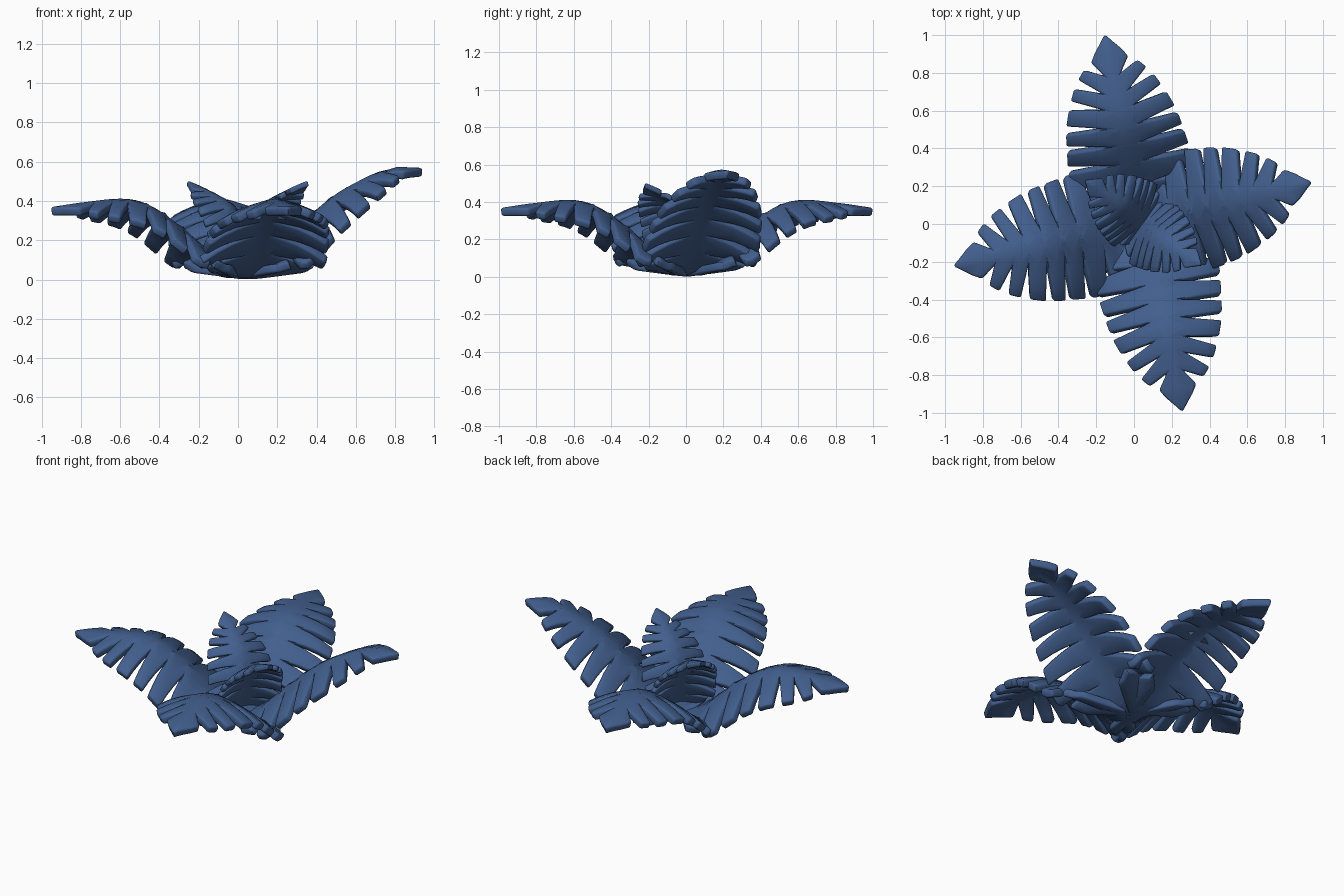
import bpy, bmesh, math
from mathutils import Vector, Matrix

if "Cube" in bpy.data.objects:
    bpy.data.objects.remove(bpy.data.objects["Cube"])

blue = bpy.data.materials.new("leaf blue")
blue.diffuse_color = (0.055, 0.115, 0.27, 1)
blue.use_nodes = True
blue.node_tree.nodes["Principled BSDF"].inputs["Base Color"].default_value = blue.diffuse_color

# slit lines between lobes: u on midrib, then inner end of slit (u, v)
SLITS = [(0, .05, .10), (.20, .23, .13), (.32, .345, .10), (.41, .445, .10),
         (.49, .54, .10), (.58, .64, .09), (.66, .725, .075), (.75, .815, .045),
         (1.03, .985, .035)]
# outer corners of each lobe: back (u, v), front (u, v)
LOBES = [(.12, .24, .22, .295), (.26, .335, .345, .335), (.385, .33, .455, .32),
         (.49, .315, .55, .305), (.59, .295, .67, .265), (.715, .245, .775, .215),
         (.82, .185, .865, .145), (.895, .10, .945, .068)]
# midrib height along the leaf
LOW = [(0, .022), (.1, .045), (.2, .12), (.33, .235), (.5, .352), (.62, .387), (.8, .377), (1.03, .345)]
HIGH = [(0, .022), (.1, .045), (.2, .115), (.33, .23), (.5, .375), (.62, .45), (.85, .545), (1.03, .545)]


def height(profile, u):
    """Smooth (Catmull-Rom style) interpolation of the midrib profile."""
    n = len(profile)
    slope = [(profile[min(i + 1, n - 1)][1] - profile[max(i - 1, 0)][1]) /
             (profile[min(i + 1, n - 1)][0] - profile[max(i - 1, 0)][0]) for i in range(n)]
    u = min(max(u, 0), profile[-1][0])
    for i in range(n - 1):
        (a, za), (b, zb) = profile[i], profile[i + 1]
        if u <= b:
            h = b - a
            t = (u - a) / h
            return (za * (1 + 2 * t) * (1 - t) ** 2 + slope[i] * h * t * (1 - t) ** 2
                    + zb * t * t * (3 - 2 * t) + slope[i + 1] * h * t * t * (t - 1))
    return profile[-1][1]


def surface(profile, u, v):
    """Arched leaf: the sides droop, the base lobes stay flatter."""
    droop = min(1, max(.45, .45 + (u - .2) * 5))
    z = height(profile, u) - droop * (.14 * v + .85 * v * v)
    return max(z, .022 + .14 * v)


def edge_line(slit, corner):
    """Points from the midrib through the slit end to the lobe corner."""
    p0, p1, p2 = Vector((slit[0], 0)), Vector(slit[1:]), Vector(corner)
    return [p0, p0.lerp(p1, .5)] + [p1.lerp(p2, k / 3) for k in range(4)]


def leaf(name, base, angle, profile, scale=1.0, pitch=0.0, stretch=1.0, width=.97):
    bm = bmesh.new()
    for side in (1, -1):
        for i, c in enumerate(LOBES):
            back = edge_line(SLITS[i], c[:2])
            front = edge_line(SLITS[i + 1], c[2:])
            cols = 4 if i == 0 else 2
            grid = []
            for p, q in zip(back, front):
                row = []
                for k in range(cols + 1):
                    u, v = p.lerp(q, k / cols)
                    row.append(bm.verts.new((u * stretch, v * side * width, surface(profile, u, v))))
                grid.append(row)
            for r in range(len(grid) - 1):
                for k in range(cols):
                    f = [grid[r][k], grid[r][k + 1], grid[r + 1][k + 1], grid[r + 1][k]]
                    bm.faces.new(f if side == 1 else f[::-1])
    bmesh.ops.remove_doubles(bm, verts=bm.verts, dist=.0008)
    bmesh.ops.dissolve_degenerate(bm, edges=bm.edges, dist=.0005)
    bmesh.ops.recalc_face_normals(bm, faces=bm.faces)
    m = (Matrix.Translation(base) @ Matrix.Rotation(math.radians(angle), 4, 'Z')
         @ Matrix.Rotation(-math.radians(pitch), 4, 'Y') @ Matrix.Scale(scale, 4))
    bm.transform(m)
    me = bpy.data.meshes.new(name)
    bm.to_mesh(me)
    bm.free()
    me.materials.append(blue)
    ob = bpy.data.objects.new(name, me)
    bpy.context.collection.objects.link(ob)
    # thickness and rounded rim
    s = ob.modifiers.new("thickness", 'SOLIDIFY')
    s.thickness, s.offset = .046 * scale, 0
    b = ob.modifiers.new("rim", 'BEVEL')
    b.width, b.segments, b.limit_method = .012 * scale, 2, 'ANGLE'
    b.angle_limit = math.radians(50)
    b.use_clamp_overlap = False
    bpy.ops.object.select_all(action='DESELECT')
    ob.select_set(True)
    bpy.context.view_layer.objects.active = ob
    bpy.ops.object.convert(target='MESH')
    bpy.ops.object.shade_smooth_by_angle(angle=math.radians(50))
    return ob


# four spreading leaves
leaf("leaf_right", (0, -.005, 0), 13.5, HIGH, stretch=.94)
leaf("leaf_back", (.04, 0, 0), 101, LOW, stretch=.99)
leaf("leaf_left", (.03, .005, 0), 193, LOW, stretch=.98)
leaf("leaf_front", (.07, .01, 0), -79.5, LOW, stretch=.99)
# two small upright inner leaves
leaf("inner_leaf_front", (-.01, .02, .01), -33, LOW, scale=.6, pitch=29)
leaf("inner_leaf_back", (.10, -.02, .01), 145, LOW, scale=.6, pitch=29)
